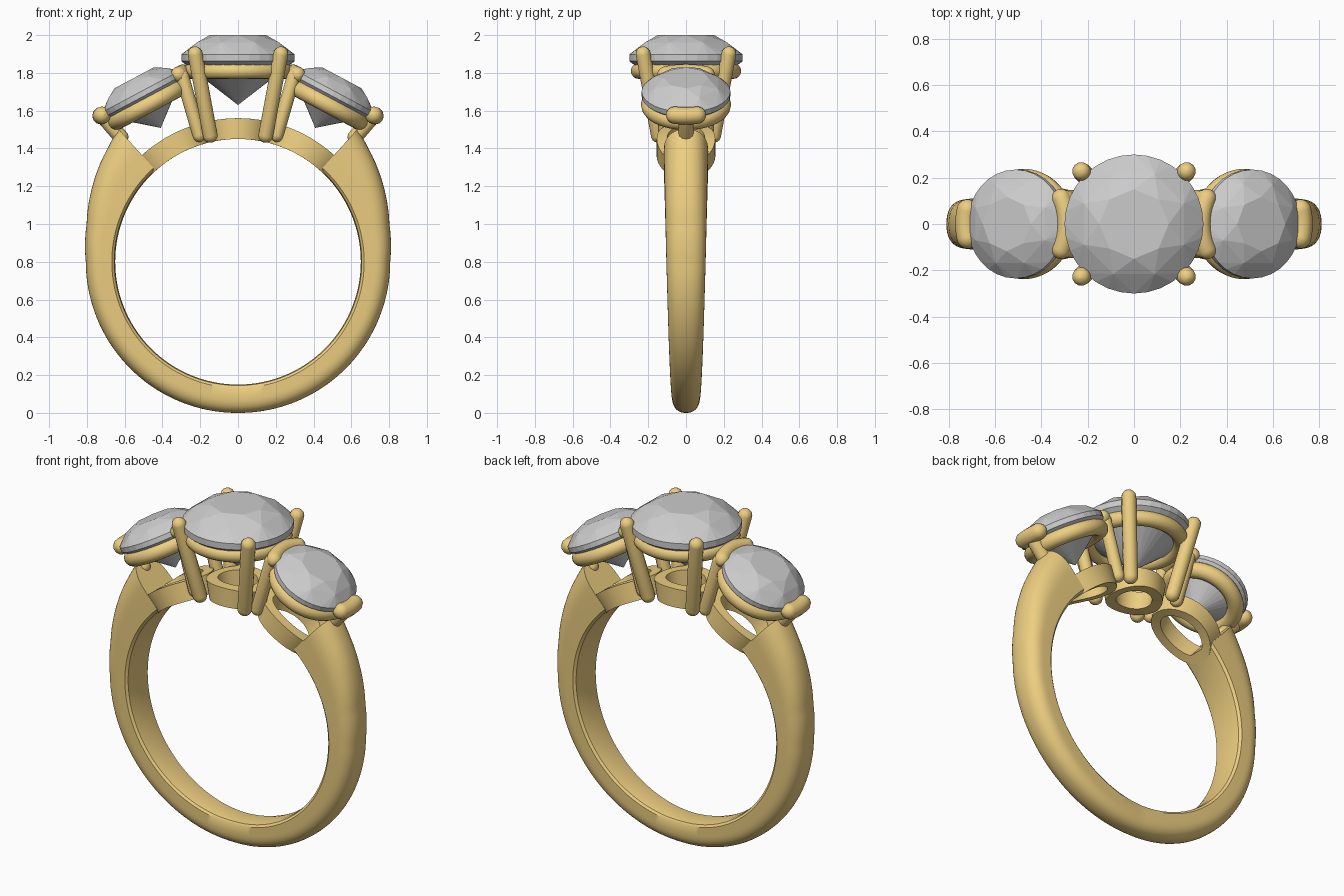
import bpy, bmesh
from math import sin, cos, pi, radians, copysign
from mathutils import Vector, Matrix

if "Cube" in bpy.data.objects:
    bpy.data.objects.remove(bpy.data.objects["Cube"])

CENTRE_Z, INNER = 0.8, 0.65
gold = bpy.data.materials.new("gold")
gold.diffuse_color = (0.85, 0.62, 0.22, 1)
gold.use_nodes = True
gold.node_tree.nodes["Principled BSDF"].inputs["Base Color"].default_value = gold.diffuse_color


def finish(name, bm, mat=None, smooth=True):
    bmesh.ops.recalc_face_normals(bm, faces=bm.faces)
    me = bpy.data.meshes.new(name)
    bm.to_mesh(me)
    bm.free()
    ob = bpy.data.objects.new(name, me)
    bpy.context.collection.objects.link(ob)
    if mat:
        me.materials.append(mat)
    if smooth:
        bpy.ops.object.select_all(action='DESELECT')
        bpy.context.view_layer.objects.active = ob
        ob.select_set(True)
        bpy.ops.object.shade_smooth_by_angle(angle=radians(35))
    return ob


def loft(rings, bm, closed):
    """Bridge equal-length point rings with quads; cap the ends if open."""
    vs = [[bm.verts.new(p) for p in r] for r in rings]
    n = len(vs[0])
    for i in range(len(vs) if closed else len(vs) - 1):
        a, b = vs[i], vs[(i + 1) % len(vs)]
        for j in range(n):
            k = (j + 1) % n
            bm.faces.new((a[j], a[k], b[k], b[j]))
    if not closed:
        bm.faces.new(vs[0])
        bm.faces.new(vs[-1])


def lerp_table(table, x):
    for (x0, y0), (x1, y1) in zip(table, table[1:]):
        if x <= x1:
            return y0 + (y1 - y0) * (x - x0) / (x1 - x0)
    return table[-1][1]


def rounded_tube(name, pts, r):
    """Tube through pts with hemispherical ends."""
    pts = [Vector(p) for p in pts]
    d0, d1 = (pts[0] - pts[1]).normalized(), (pts[-1] - pts[-2]).normalized()
    caps = [radians(a) for a in (88, 70, 50, 30, 12)]
    path = [(pts[0] + d0 * r * sin(a), cos(a)) for a in caps]
    path += [(p, 1) for p in pts]
    path += [(pts[-1] + d1 * r * sin(a), cos(a)) for a in reversed(caps)]
    cu = bpy.data.curves.new(name, 'CURVE')
    cu.dimensions = '3D'
    cu.bevel_depth, cu.bevel_resolution, cu.use_fill_caps = r, 4, True
    sp = cu.splines.new('POLY')
    sp.points.add(len(path) - 1)
    for q, (p, rad) in zip(sp.points, path):
        q.co, q.radius = (*p, 1), rad
    cu.materials.append(gold)
    ob = bpy.data.objects.new(name, cu)
    bpy.context.collection.objects.link(ob)
    bpy.ops.object.select_all(action='DESELECT')
    bpy.context.view_layer.objects.active = ob
    ob.select_set(True)
    bpy.ops.object.convert(target='MESH')
    return ob


def gem(name, radius, crown, pavilion, matrix):
    """Brilliant cut: the convex hull of table, star, girdle and culet points."""
    bm = bmesh.new()
    for n, r, z, turn in ((8, 0.50, crown, 0), (8, 0.78, crown * 0.68, pi / 8),
                          (32, 1, 0.06 * radius, 0), (32, 1, -0.06 * radius, 0),
                          (8, 0.52, -0.52 * pavilion, pi / 8)):
        for i in range(n):
            a = 2 * pi * i / n + turn
            bm.verts.new((radius * r * cos(a), radius * r * sin(a), z))
    bm.verts.new((0, 0, -pavilion))
    bmesh.ops.convex_hull(bm, input=bm.verts)
    bm.transform(matrix)
    return finish(name, bm, smooth=False)


def torus(name, major, minor, matrix):
    bm = bmesh.new()
    rings = []
    for i in range(64):
        a = 2 * pi * i / 64
        rings.append([((major + minor * cos(t)) * cos(a), (major + minor * cos(t)) * sin(a),
                       minor * sin(t)) for t in (2 * pi * j / 16 for j in range(16))])
    loft(rings, bm, True)
    bm.transform(matrix)
    return finish(name, bm, gold)


def bent_ring(name, theta, along, across, wall):
    """Flat oval ring wrapped over the finger opening."""
    bm = bmesh.new()
    rings = []
    for i in range(64):
        a = 2 * pi * i / 64
        ring = []
        for w, r in ((0, INNER), (0, 0.76), (wall, 0.76), (wall, INNER)):
            t = theta + (along - w) * cos(a) / 0.70
            ring.append((r * sin(t), (across - w) * sin(a), CENTRE_Z + r * cos(t)))
        rings.append(ring)
    loft(rings, bm, True)
    return finish(name, bm, gold)


# Shank: section swept around the finger, thicker and wider at the shoulders
outer = [(0, 0.80), (90, 0.806), (104, 0.826), (117, 0.867), (131, 0.915), (138, 0.945)]
width = [(0, 0.072), (90, 0.104), (138, 0.118)]
rings = []
for i in range(-69, 70):
    deg = i * 2
    ro, w = lerp_table(outer, abs(deg)), lerp_table(width, abs(deg))
    mid = INNER + 0.45 * (ro - INNER)
    section = []
    for j in range(21):
        t = pi * j / 20
        section.append((copysign(abs(cos(t)) ** 0.85, cos(t)) * w, mid + (ro - mid) * sin(t) ** 0.85))
    section += [(-w, 0.668), (-w * 0.88, 0.655), (-w * 0.5, INNER),
                (w * 0.5, INNER), (w * 0.88, 0.655), (w, 0.668)]
    a = radians(deg)
    rings.append([(r * sin(a), y, CENTRE_Z - r * cos(a)) for y, r in section])
bm = bmesh.new()
loft(rings, bm, False)
finish("shank", bm, gold)

# Centre stone and its basket
gem("centre_stone", 0.30, 0.12, 0.25, Matrix.Translation((0, 0, 1.88)))
torus("centre_gallery", 0.25, 0.042, Matrix.Translation((0, 0, 1.81)))
bent_ring("centre_base_ring", 0, 0.165, 0.155, 0.06)
for sx in (-1, 1):
    for sy in (-1, 1):
        rounded_tube("centre_prong", [(sx * 0.147, sy * 0.147, 1.47),
                                      (sx * 0.227, sy * 0.227, 1.90)], 0.04)

# Side stones, tilted outward, with their baskets
for s, side in ((-1, "left"), (1, "right")):
    m = Matrix.Translation((s * 0.505, 0, 1.69)) @ Matrix.Rotation(s * radians(28), 4, 'Y')
    gem(side + "_stone", 0.235, 0.095, 0.205, m)
    torus(side + "_gallery", 0.193, 0.045, m @ Matrix.Translation((0, 0, -0.065)))
    bent_ring(side + "_base_ring", s * radians(31), 0.205, 0.155, 0.055)
    # Bar claws hugging the outer and inner edges of the stone
    for part, mid, half, rad, r in (("outer", 0, 14, 0.25, 0.046), ("inner", 180, 27, 0.243, 0.042)):
        arc = [radians(mid + half * k / 5) for k in range(-5, 6)]
        rounded_tube(f"{side}_{part}_claw",
                     [m @ Vector((s * rad * cos(a), rad * sin(a), 0)) for a in arc], r)
    # Short post joining the outer claw to the shoulder
    rounded_tube(side + "_outer_post", [(s * 0.715, 0, 1.57), (s * 0.62, 0, 1.46)], 0.04)
    # Legs from the inner claw to the base ring
    for sy in (-1, 1):
        rounded_tube(side + "_inner_leg", [(s * 0.295, sy * 0.11, 1.78),
                                           (s * 0.205, sy * 0.11, 1.47)], 0.036)
